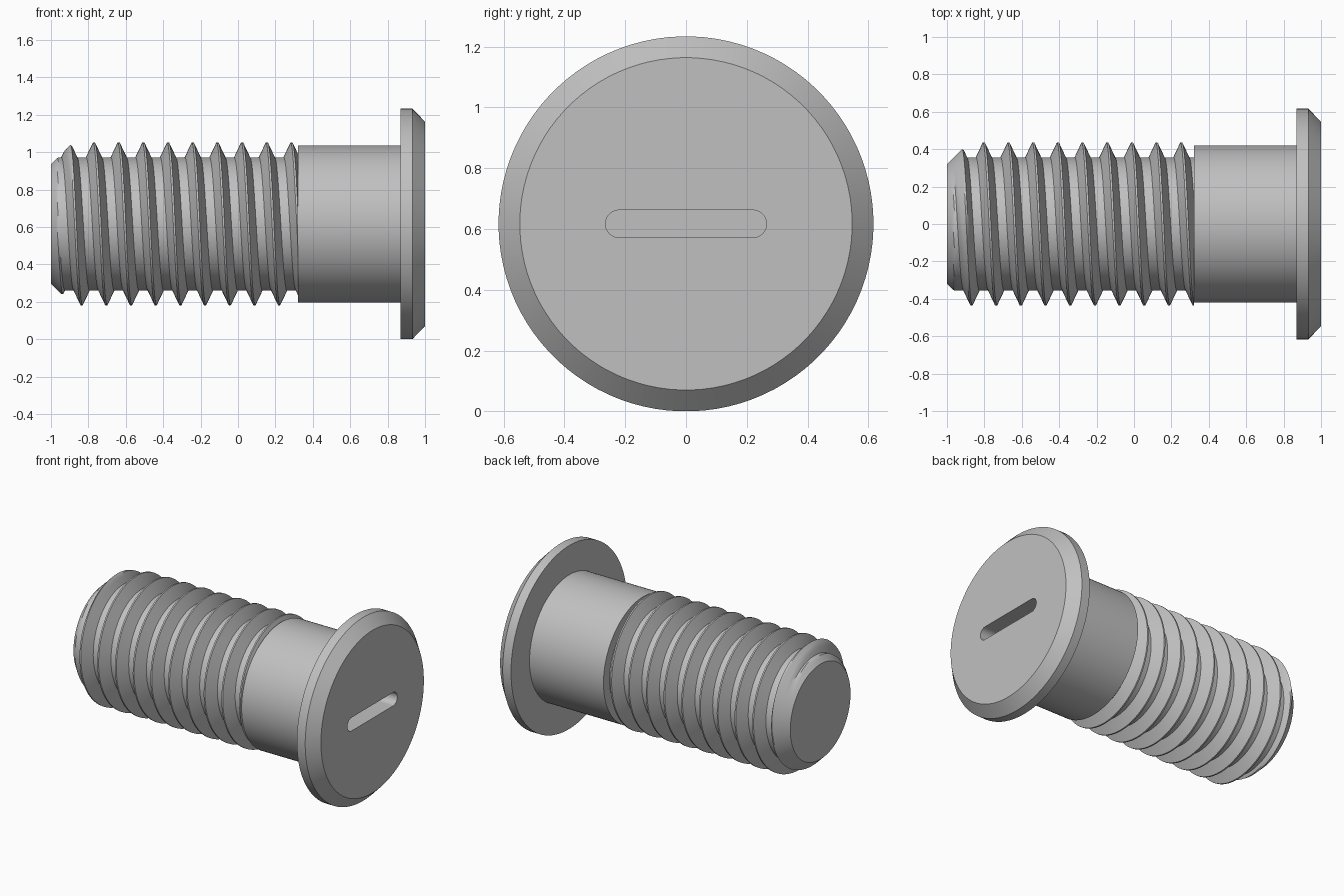
import bpy
import bmesh
from math import sin, cos, tau, radians, copysign

cube = bpy.data.objects.get("Cube")
if cube:
    bpy.data.objects.remove(cube)

SIDES = 96
AXIS_Z = 0.617      # height of the screw axis, which runs along x

steel = bpy.data.materials.new("grey_steel")
steel.use_nodes = True
GREY = (0.53, 0.53, 0.53, 1)
steel.diffuse_color = GREY
steel.node_tree.nodes["Principled BSDF"].inputs["Base Color"].default_value = GREY


def finish(bm, name):
    bmesh.ops.recalc_face_normals(bm, faces=bm.faces[:])
    mesh = bpy.data.meshes.new(name)
    bm.to_mesh(mesh)
    bm.free()
    mesh.materials.append(steel)
    obj = bpy.data.objects.new(name, mesh)
    bpy.context.collection.objects.link(obj)
    bpy.ops.object.select_all(action='DESELECT')
    obj.select_set(True)
    bpy.context.view_layer.objects.active = obj
    bpy.ops.object.shade_smooth_by_angle(angle=radians(30))
    return obj


def loft(name, rings, capped):
    """Rings are (x, radius, stretch); stretch pulls a circle into a slot along y."""
    bm = bmesh.new()
    loops = []
    for x, r, stretch in rings:
        loop = []
        for i in range(SIDES):
            a = (i + 0.5) * tau / SIDES
            y = r * cos(a) + copysign(stretch, cos(a))
            loop.append(bm.verts.new((x, y, AXIS_Z + r * sin(a))))
        loops.append(loop)
    for lower, upper in zip(loops, loops[1:]):
        for i in range(SIDES):
            j = (i + 1) % SIDES
            bm.faces.new((lower[i], lower[j], upper[j], upper[i]))
    if capped:
        bm.faces.new(loops[0])
        bm.faces.new(loops[-1])
    return finish(bm, name)


# Flanged head with bevelled rim and a sunken round-ended slot
loft("head", [(0.87, 0.617, 0), (0.932, 0.617, 0), (1.0, 0.547, 0),
              (1.0, 0.045, 0.22), (0.88, 0.045, 0.22)], True)

# Plain shoulder
loft("shank", [(0.32, 0.3, 0), (0.32, 0.42, 0), (0.87, 0.42, 0)], False)

# Helical thread with a tapered tip
PITCH, CREST, ROOT = 0.132, 0.435, 0.356
FLAT, BASE = 0.005, 0.042          # half widths of the ridge at crest and root
TIP, END, TIP_RADIUS = -1.0, 0.321, 0.32
START = -0.77                      # crest position at the top of the first turn


def thread_radius(x, turn):
    d = abs((x - START + PITCH * turn + PITCH / 2) % PITCH - PITCH / 2)
    t = min(max((d - FLAT) / (BASE - FLAT), 0), 1)
    return min(CREST + (ROOT - CREST) * t, TIP_RADIUS + (x - TIP))


keys = [-BASE, -FLAT, FLAT, BASE, PITCH - BASE]
STEPS = 4
offsets = [a + (b - a) * s / STEPS for a, b in zip(keys, keys[1:]) for s in range(STEPS)]
rows = [START + k * PITCH + o for k in range(-3, 11) for o in offsets]

bm = bmesh.new()
columns = []
for i in range(SIDES + 1):
    turn = i / SIDES
    column = []
    for row in rows:
        x = min(max(row - PITCH * turn, TIP), END)
        r = thread_radius(x, turn)
        column.append(bm.verts.new((x, r * sin(tau * turn), AXIS_Z + r * cos(tau * turn))))
    columns.append(column)
for left, right in zip(columns, columns[1:]):
    for k in range(len(rows) - 1):
        bm.faces.new((left[k], left[k + 1], right[k + 1], right[k]))
bmesh.ops.remove_doubles(bm, verts=bm.verts[:], dist=0.0001)
rim = [e for e in bm.edges if e.is_boundary]
bmesh.ops.holes_fill(bm, edges=rim, sides=0)
finish(bm, "threaded_shaft")
